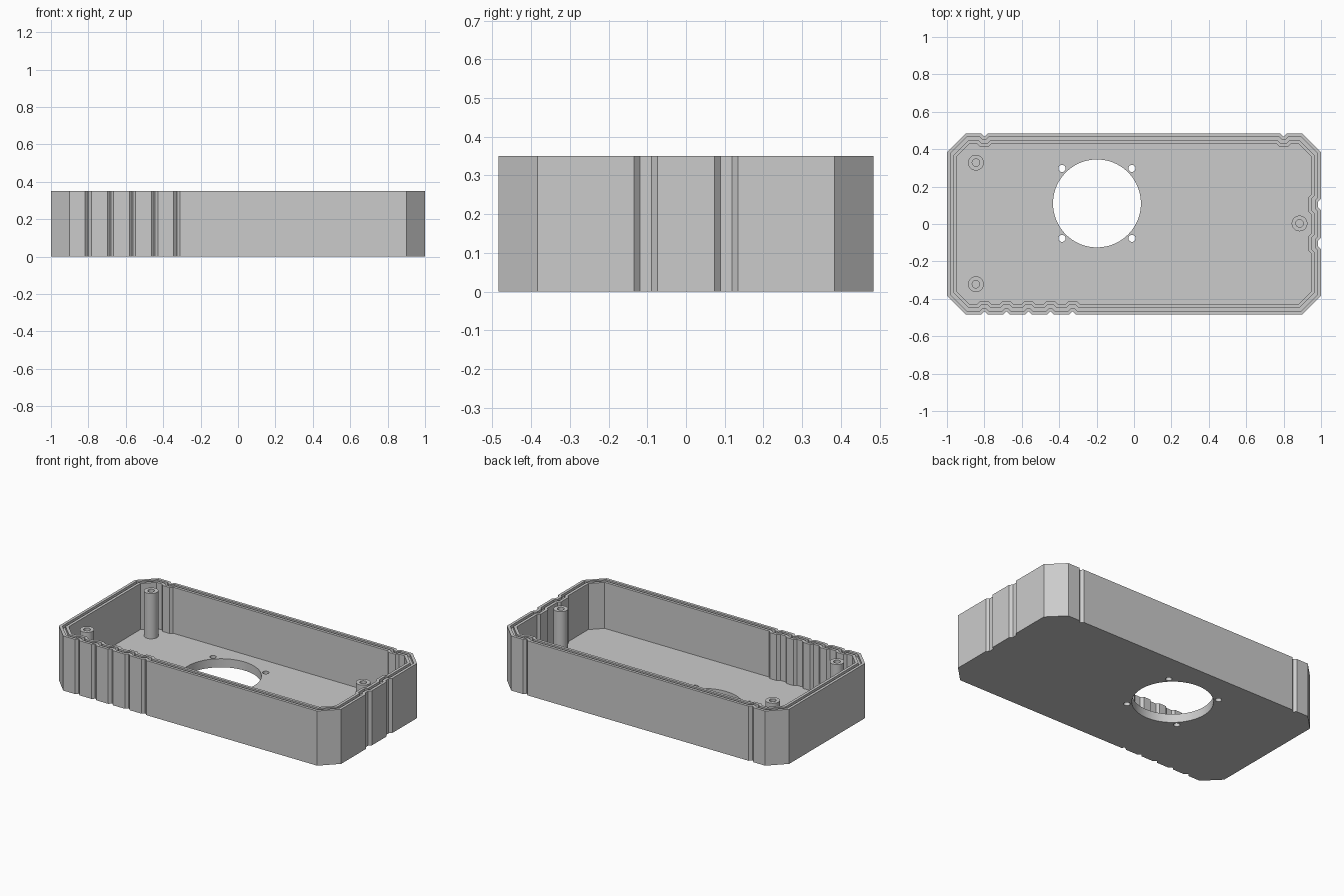
import bpy, bmesh, math
from mathutils import Vector

if "Cube" in bpy.data.objects:
    bpy.data.objects.remove(bpy.data.objects["Cube"])

HX, HY, H = 1.0, 0.484, 0.35      # half length, half width, height
CH, FLOOR = 0.1, 0.055            # corner chamfer, floor thickness
RING = 0.018                      # width of each rim band
LIP = 0.02                        # depth of the rim channel

grey = bpy.data.materials.new("light_grey")
grey.diffuse_color = (0.6, 0.6, 0.6, 1)
grey.use_nodes = True
grey.node_tree.nodes["Principled BSDF"].inputs["Base Color"].default_value = grey.diffuse_color


def side(start, end, grooves, width, depth=0.015):
    """One wall run with chamfered grooves, given as distances from its middle."""
    a, b = Vector(start), Vector(end)
    d = (b - a).normalized()
    n = Vector((-d.y, d.x))       # points into the box
    mid, pts = (a + b) / 2, [a]
    for g in sorted(grooves):
        for s, k in ((-width / 2, 0), (-width / 2 + depth, 1),
                     (width / 2 - depth, 1), (width / 2, 0)):
            pts.append(mid + d * (g + s) + n * depth * k)
    return pts + [b]


def inset(pts, t):
    """Mitred inward offset of a counter-clockwise outline."""
    out = []
    for i, p in enumerate(pts):
        d1 = (p - pts[i - 1]).normalized()
        d2 = (pts[(i + 1) % len(pts)] - p).normalized()
        n1, n2 = Vector((-d1.y, d1.x)), Vector((-d2.y, d2.x))
        out.append(p + (n1 + n2) * t / (1 + n1.dot(n2)))
    return out


def circle(x, y, r, n=48):
    return [Vector((x + r * math.cos(2 * math.pi * i / n),
                    y + r * math.sin(2 * math.pi * i / n))) for i in range(n)]


def stack(name, levels, cap_start=True, cap_end=True):
    """Skin a series of (outline, z) loops into one object."""
    bm = bmesh.new()
    loops = [[bm.verts.new((p.x, p.y, z)) for p in pts] for pts, z in levels]
    for a, b in zip(loops, loops[1:]):
        for i in range(len(a)):
            j = (i + 1) % len(a)
            bm.faces.new((a[i], a[j], b[j], b[i]))
    if cap_start:
        bm.faces.new(loops[0][::-1])
    if cap_end:
        bm.faces.new(loops[-1])
    me = bpy.data.meshes.new(name)
    bm.to_mesh(me)
    bm.free()
    me.materials.append(grey)
    ob = bpy.data.objects.new(name, me)
    bpy.context.collection.objects.link(ob)
    return ob


def smooth(ob):
    bpy.ops.object.select_all(action='DESELECT')
    ob.select_set(True)
    bpy.context.view_layer.objects.active = ob
    bpy.ops.object.shade_smooth_by_angle(angle=math.radians(30))


# Grooved outline: front, right, back, left
cx, cy = HX - CH, HY - CH
outline = (side((-cx, -HY), (cx, -HY), [-0.8 + 0.118 * i for i in range(5)], 0.034)
           + side((HX, -cy), (HX, cy), [-0.104, 0.104], 0.06)
           + side((cx, HY), (-cx, HY), [-0.8, 0.8], 0.034)
           + side((-HX, cy), (-HX, -cy), [], 0.034))
r1, r2, r3 = (inset(outline, RING * k) for k in (1, 2, 3))

# Tray with a channel running round the rim
tray = stack("tray", [(outline, 0), (outline, H), (r1, H), (r1, H - LIP),
                      (r2, H - LIP), (r2, H), (r3, H), (r3, FLOOR)])

# Round opening and its four screw holes, cut through the floor
FX, FY, S = -0.198, 0.11, 0.187
holes = [(FX, FY, 0.235, 96)] + [(FX + sx * S, FY + sy * S, 0.019, 32)
                                 for sx in (-1, 1) for sy in (-1, 1)]
for x, y, r, n in holes:
    ring = circle(x, y, r, n)
    cutter = stack("hole_cutter", [(ring, -0.1), (ring, FLOOR + 0.1)])
    cutter.hide_render = True
    mod = tray.modifiers.new("hole", 'BOOLEAN')
    mod.object, mod.operation, mod.solver = cutter, 'DIFFERENCE', 'EXACT'
    bpy.context.view_layer.objects.active = tray
    bpy.ops.object.modifier_apply(modifier=mod.name)
    bpy.data.objects.remove(cutter)
smooth(tray)

# Hollow screw posts
TOP = 0.345
for name, x, y in (("back_left_post", -0.845, 0.328),
                   ("front_left_post", -0.845, -0.322),
                   ("right_post", 0.885, 0.003)):
    outer, bore = circle(x, y, 0.042), circle(x, y, 0.02)
    smooth(stack(name, [(outer, FLOOR), (outer, TOP), (bore, TOP),
                        (bore, FLOOR + 0.002)], cap_start=False))
